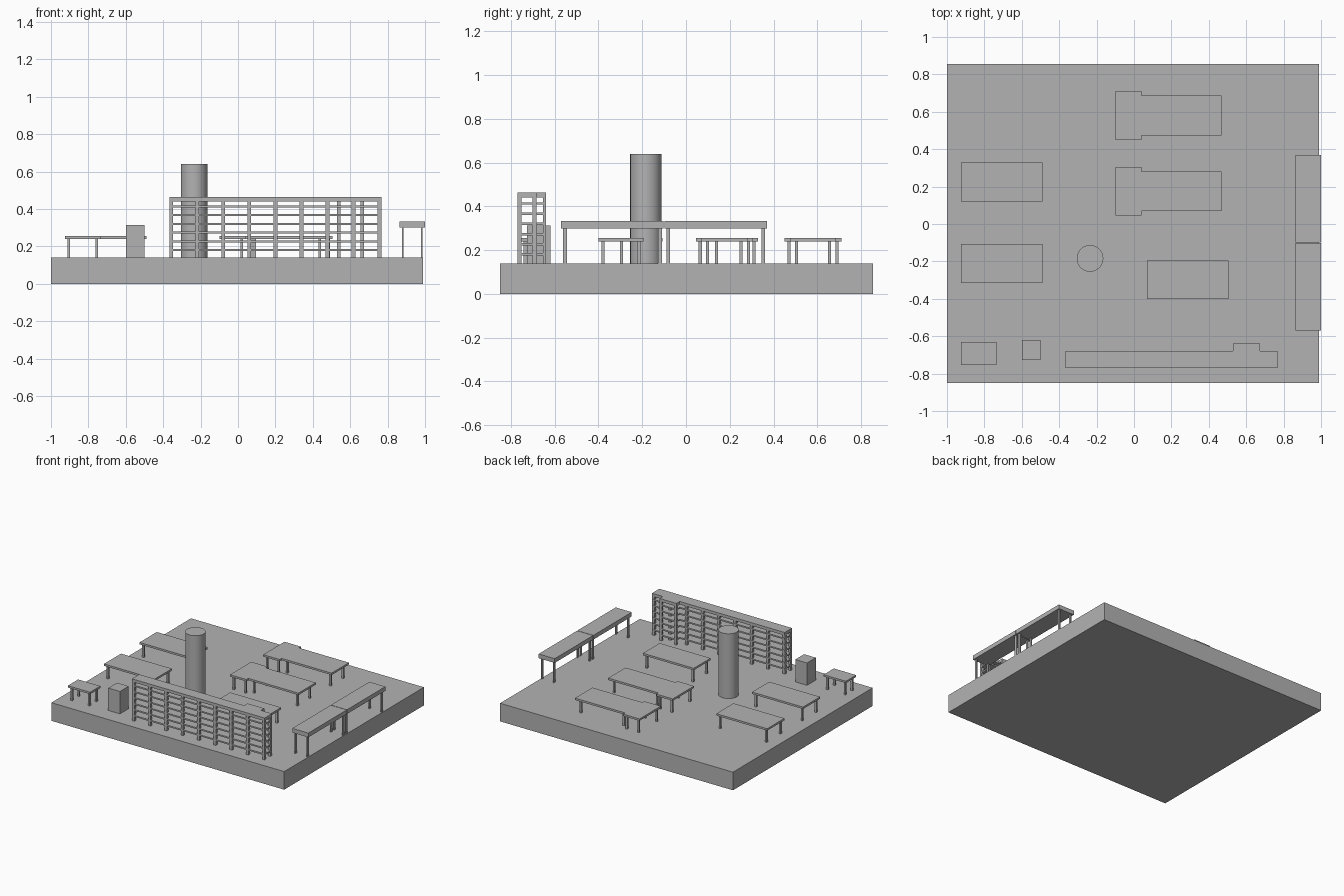
import bpy, bmesh
from mathutils import Vector

cube = bpy.data.objects.get("Cube")
if cube:
    bpy.data.objects.remove(cube)

grey = bpy.data.materials.new("concrete_grey")
grey.use_nodes = True
grey.diffuse_color = (0.45, 0.45, 0.45, 1)
grey.node_tree.nodes["Principled BSDF"].inputs["Base Color"].default_value = (0.45, 0.45, 0.45, 1)

GROUND = 0.14


def build(name, boxes):
    """One object from boxes given as (x0, x1, y0, y1, z0, z1)."""
    bm = bmesh.new()
    for x0, x1, y0, y1, z0, z1 in boxes:
        verts = bmesh.ops.create_cube(bm, size=1)["verts"]
        bmesh.ops.scale(bm, vec=(x1 - x0, y1 - y0, z1 - z0), verts=verts)
        mid = Vector((x0 + x1, y0 + y1, z0 + z1)) / 2
        bmesh.ops.translate(bm, vec=mid, verts=verts)
    mesh = bpy.data.meshes.new(name)
    bm.to_mesh(mesh)
    bm.free()
    mesh.materials.append(grey)
    obj = bpy.data.objects.new(name, mesh)
    bpy.context.collection.objects.link(obj)
    return obj


def post(x, y, w, d, top):
    return (x - w / 2, x + w / 2, y - d / 2, y + d / 2, GROUND, top)


def canopy(x0, x1, y0, y1, z0, z1, inset=0.02, w=0.014, d=0.014):
    """Flat roof on four corner posts."""
    legs = [post(x, y, w, d, z0) for x in (x0 + inset, x1 - inset)
            for y in (y0 + inset, y1 - inset)]
    return [(x0, x1, y0, y1, z0, z1)] + legs


# Ground slab
build("ground_slab", [(-1, 0.99, -0.85, 0.855, 0, GROUND)])

# Low pavilions with plain rectangular roofs
LOW, HIGH = 0.24, 0.255
plain = {"pavilion_back_right": (-0.925, -0.49, 0.12, 0.33),
         "pavilion_mid_right": (-0.925, -0.49, -0.315, -0.107),
         "pavilion_mid_left": (0.07, 0.505, -0.40, -0.195),
         "pavilion_small": (-0.925, -0.735, -0.755, -0.63)}
for name, plan in plain.items():
    build(name, canopy(*plan, LOW, HIGH))

# Pavilions with a wider head at one end
for name, y in (("pavilion_back_left", 0.58), ("pavilion_centre_left", 0.175)):
    build(name, canopy(-0.10, 0.04, y - 0.13, y + 0.13, LOW, HIGH)
          + canopy(0.04, 0.468, y - 0.106, y + 0.106, LOW, HIGH, inset=0.03))

# Tall canopies along the left edge
for name, y0, y1 in (("canopy_front", -0.57, -0.102), ("canopy_back", -0.098, 0.37)):
    build(name, canopy(0.863, 1.0, y0, y1, 0.30, 0.333, inset=0.017, w=0.009, d=0.018))

# Solid block
build("solid_block", [(-0.60, -0.50, -0.727, -0.62, GROUND, 0.313)])

# Open frame building: roof, floors and posts
X0, X1, Y0, Y1 = -0.367, 0.767, -0.77, -0.68
BX0, BX1, BY = 0.53, 0.673, -0.64
frame = []
levels = [(0.175 + 0.0465 * i, 0.011) for i in range(6)] + [(0.44, 0.023)]
for z, t in levels:
    frame.append((X0, X1, Y0, Y1, z, z + t))
    frame.append((BX0, BX1, Y1, BY, z, z + t))
bays = 8
for i in range(bays + 1):
    x = X0 + 0.01 + (X1 - X0 - 0.02) * i / bays
    for y in (Y0 + 0.009, Y1 - 0.012):
        frame.append(post(x, y, 0.02, 0.018, 0.44))
for x in (BX0 + 0.009, BX1 - 0.009):
    frame.append(post(x, BY - 0.007, 0.018, 0.014, 0.44))
build("frame_building", frame)

# Round tower
bpy.ops.mesh.primitive_cylinder_add(vertices=48, radius=0.071, depth=0.5,
                                    location=(-0.235, -0.184, GROUND + 0.25))
tower = bpy.context.object
tower.name = "round_tower"
tower.data.materials.append(grey)
bpy.ops.object.shade_smooth_by_angle()
